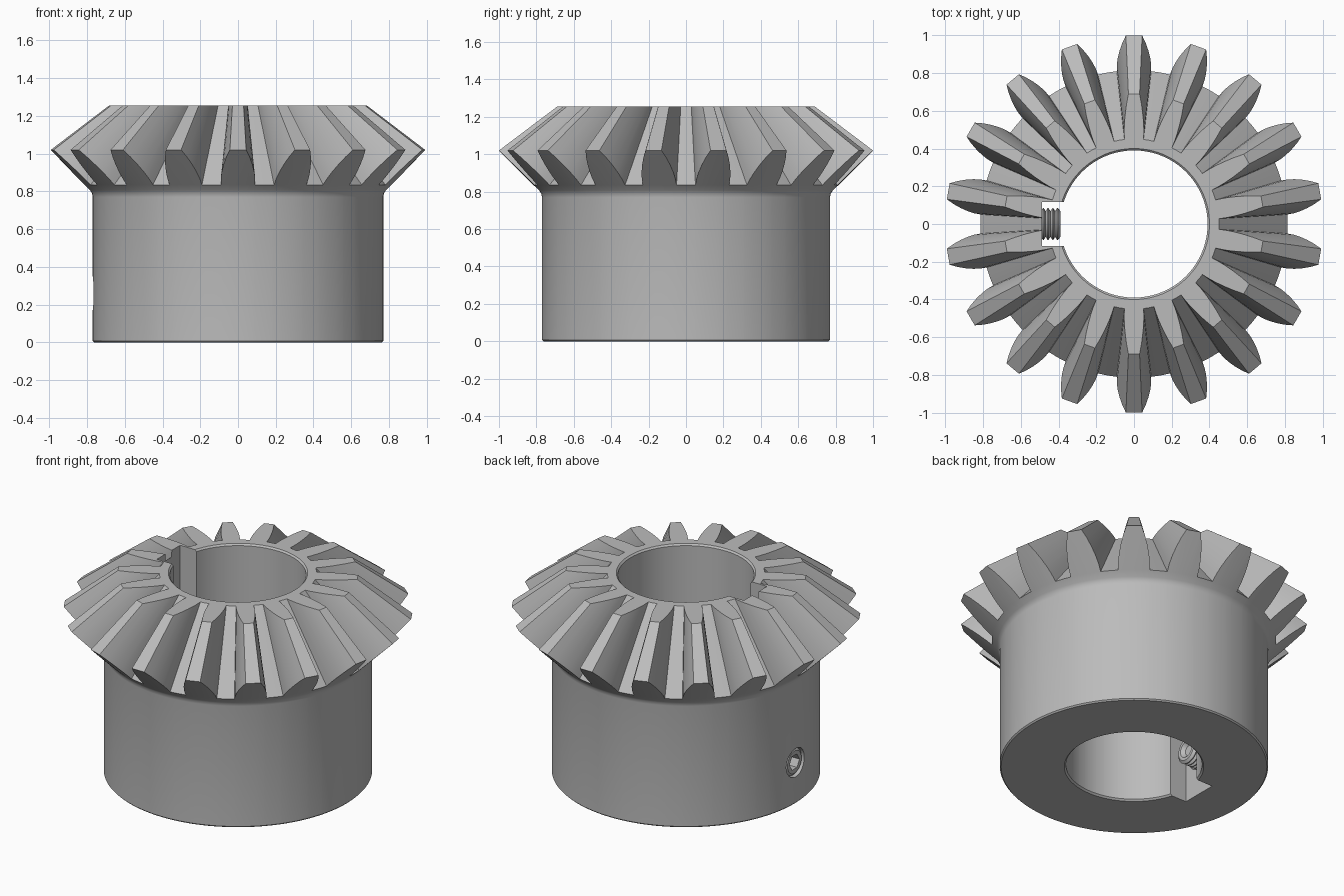
import bpy
import bmesh
import math
from mathutils import Matrix

TEETH = 18
APEX = 1.775        # height where all tooth lines meet on the axis
TOP = 1.255
ROOT_R, ROOT_Z = 0.815, 0.835

if "Cube" in bpy.data.objects:
    bpy.data.objects.remove(bpy.data.objects["Cube"], do_unlink=True)

steel = bpy.data.materials.new("grey steel")
steel.use_nodes = True
colour = (0.5, 0.5, 0.5, 1)
steel.diffuse_color = colour
steel.node_tree.nodes["Principled BSDF"].inputs["Base Color"].default_value = colour


def add_object(name, bm):
    mesh = bpy.data.meshes.new(name)
    bm.to_mesh(mesh)
    bm.free()
    mesh.materials.append(steel)
    obj = bpy.data.objects.new(name, mesh)
    bpy.context.collection.objects.link(obj)
    return obj


def loft(name, rings, closed):
    """Skin rings of (angle, radius, z); close into a tube or cap both ends."""
    bm = bmesh.new()
    loops = [[bm.verts.new((r * math.cos(a), r * math.sin(a), z)) for a, r, z in ring]
             for ring in rings]
    count = len(rings[0])
    pairs = list(zip(loops, loops[1:]))
    if closed:
        pairs.append((loops[-1], loops[0]))
    else:
        bm.faces.new(loops[0])
        bm.faces.new(loops[-1])
    for low, high in pairs:
        for i in range(count):
            j = (i + 1) % count
            bm.faces.new((low[i], low[j], high[j], high[i]))
    bmesh.ops.remove_doubles(bm, verts=bm.verts, dist=0.0002)
    bmesh.ops.recalc_face_normals(bm, faces=bm.faces)
    return add_object(name, bm)


def smooth(obj):
    bpy.ops.object.select_all(action='DESELECT')
    bpy.context.view_layer.objects.active = obj
    obj.select_set(True)
    bpy.ops.object.shade_smooth_by_angle(angle=math.radians(25))


def cut(obj, cutter):
    mod = obj.modifiers.new("cut", 'BOOLEAN')
    mod.operation = 'DIFFERENCE'
    mod.solver = 'EXACT'
    mod.object = cutter
    bpy.context.view_layer.objects.active = obj
    bpy.ops.object.modifier_apply(modifier=mod.name)
    bpy.data.objects.remove(cutter, do_unlink=True)


# Tooth outline on the back cone: radius and half width from root to tip
flank = [(ROOT_R, 0.092), (0.845, 0.091), (0.88, 0.086), (0.92, 0.076),
         (0.96, 0.062), (1.0, 0.043)]
half = [(math.atan2(w, r), math.hypot(r, w) if r > ROOT_R else r) for r, w in flank]
tooth = [(-a, r) for a, r in half] + [(0, 1.0)] + [(a, r) for a, r in reversed(half)]
pitch = math.tau / TEETH
tooth.append((pitch / 2, ROOT_R))
outline = [(a + math.pi / 2 + k * pitch, r) for k in range(TEETH) for a, r in tooth]


def circle(r, z):
    return [(a, r, z) for a, _ in outline]


# Toothed ring: back loop, and the same loop drawn toward the apex to the flat top
back = [(a, r, ROOT_Z + min(r, 1.0) - ROOT_R) for a, r in outline]
front = [(a, r * (APEX - TOP) / (APEX - z), TOP) for a, r, z in back]
inner_root = ROOT_R * (APEX - TOP) / (APEX - ROOT_Z)

# Gear body: hub, fillet, teeth, top face and bore
gear = loft("gear_body", [
    circle(0.762, 0), circle(0.77, 0.008), circle(0.77, 0.77), circle(0.774, 0.79),
    circle(0.785, 0.806), circle(ROOT_R, ROOT_Z), back, front,
    circle(inner_root, TOP), circle(0.40, TOP), circle(0.39, TOP - 0.01),
    circle(0.39, 0.01), circle(0.40, 0)], True)

# Keyway along the bore
bm = bmesh.new()
bmesh.ops.create_cube(bm, size=1, matrix=Matrix.Translation((-0.3365, 0, 0.6))
                      @ Matrix.Diagonal((0.3, 0.232, 2, 1)))
cut(gear, add_object("keyway_cutter", bm))

# Radial hole for the set screw
SCREW_Z = 0.26
sideways = Matrix.Translation((0, 0, SCREW_Z)) @ Matrix.Rotation(-math.pi / 2, 4, 'Y')
bm = bmesh.new()
bmesh.ops.create_cone(bm, cap_ends=True, segments=48, radius1=0.09, radius2=0.09, depth=0.6,
                      matrix=sideways @ Matrix.Translation((0, 0, 0.7)))
cut(gear, add_object("screw_hole_cutter", bm))
smooth(gear)

# Set screw: cupped tip, threaded shank, hexagonal socket
angles = [i * math.tau / 48 for i in range(48)]


def screw_ring(r, z):
    return [(a, r, z) for a in angles]


def hex_ring(z):
    side = math.tau / 6
    return [(a, 0.043 / math.cos((a + side / 2) % side - side / 2), z) for a in angles]


rings = [screw_ring(0.03, 0.41), screw_ring(0.05, 0.39), screw_ring(0.068, 0.39)]
z = 0.403
while z < 0.72:
    rings += [screw_ring(0.084, z), screw_ring(0.084, z + 0.005), screw_ring(0.068, z + 0.015)]
    z += 0.025
rings += [screw_ring(0.085, 0.735), screw_ring(0.085, 0.748), screw_ring(0.07, 0.76),
          hex_ring(0.76), hex_ring(0.66)]
screw = loft("set_screw", rings, False)
screw.data.transform(sideways)
smooth(screw)
